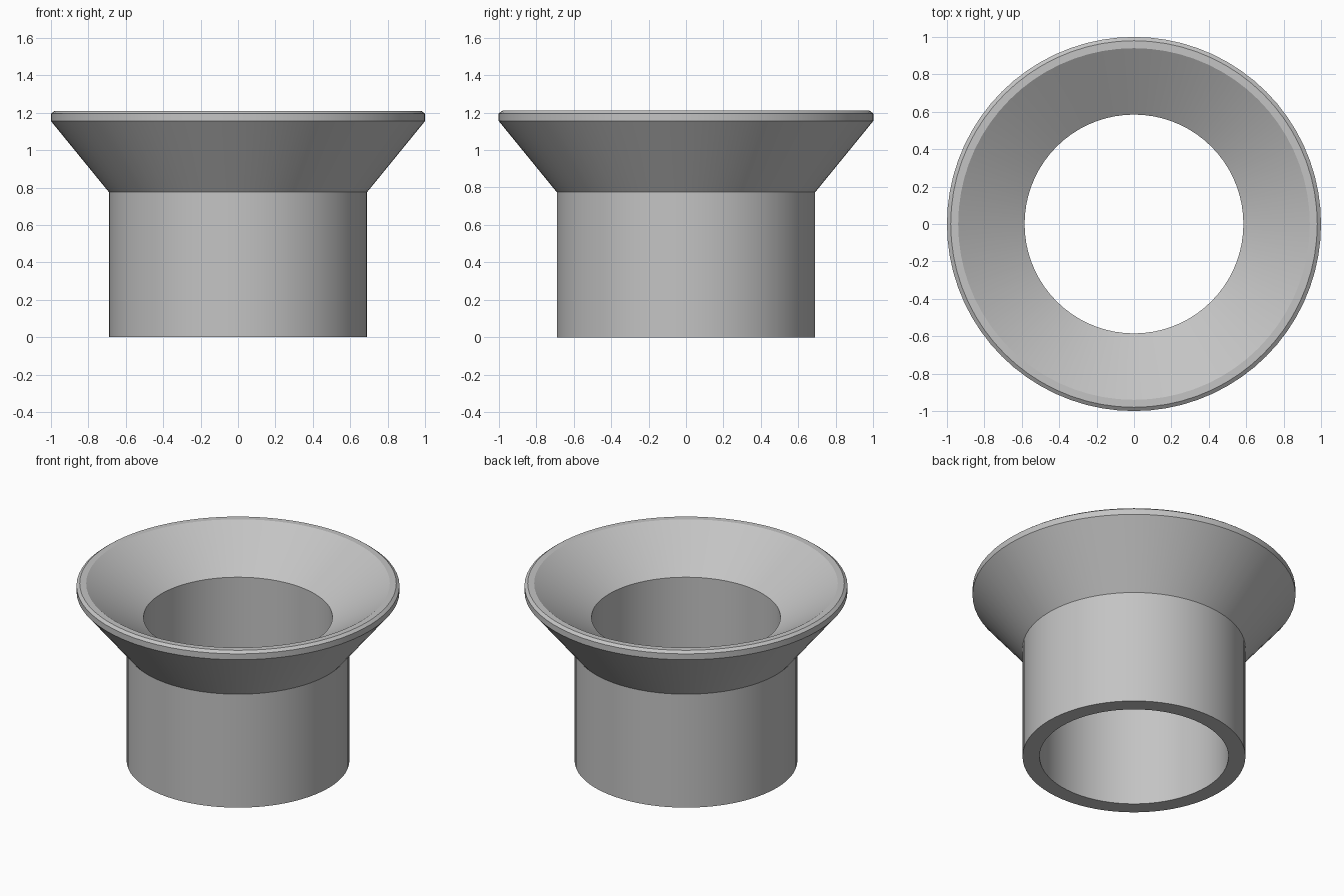
import bpy
import bmesh
import math

cube = bpy.data.objects.get("Cube")
if cube:
    bpy.data.objects.remove(cube, do_unlink=True)

SEGMENTS = 72

# One plain grey material
grey = bpy.data.materials.new("light_grey")
grey.use_nodes = True
color = (0.55, 0.55, 0.55, 1)
grey.diffuse_color = color
grey.node_tree.nodes["Principled BSDF"].inputs["Base Color"].default_value = color


def lathe(name, profile, material):
    """Revolve a closed (radius, height) profile around the z axis."""
    bm = bmesh.new()
    verts = [bm.verts.new((r, 0, z)) for r, z in profile]
    edges = [bm.edges.new((a, b)) for a, b in zip(verts, verts[1:] + verts[:1])]
    bmesh.ops.spin(bm, geom=verts + edges, cent=(0, 0, 0), axis=(0, 0, 1),
                   angle=math.tau, steps=SEGMENTS, use_merge=True)
    bmesh.ops.remove_doubles(bm, verts=bm.verts, dist=0.0001)
    bmesh.ops.recalc_face_normals(bm, faces=bm.faces)
    mesh = bpy.data.meshes.new(name)
    bm.to_mesh(mesh)
    bm.free()
    mesh.materials.append(material)
    obj = bpy.data.objects.new(name, mesh)
    bpy.context.collection.objects.link(obj)
    bpy.ops.object.select_all(action="DESELECT")
    obj.select_set(True)
    bpy.context.view_layer.objects.active = obj
    bpy.ops.object.shade_smooth_by_angle(angle=math.radians(20))
    return obj


# Hollow tube flaring into a funnel with a chamfered rim
lathe("flared_funnel_tube", [
    (0.585, 0), (0.69, 0), (0.69, 0.775),        # tube base and outer wall
    (1, 1.155), (1, 1.195), (0.98, 1.21),        # flare, rim band, chamfer
    (0.94, 1.21), (0.585, 0.98),                 # rim top and inner cone
], grey)
